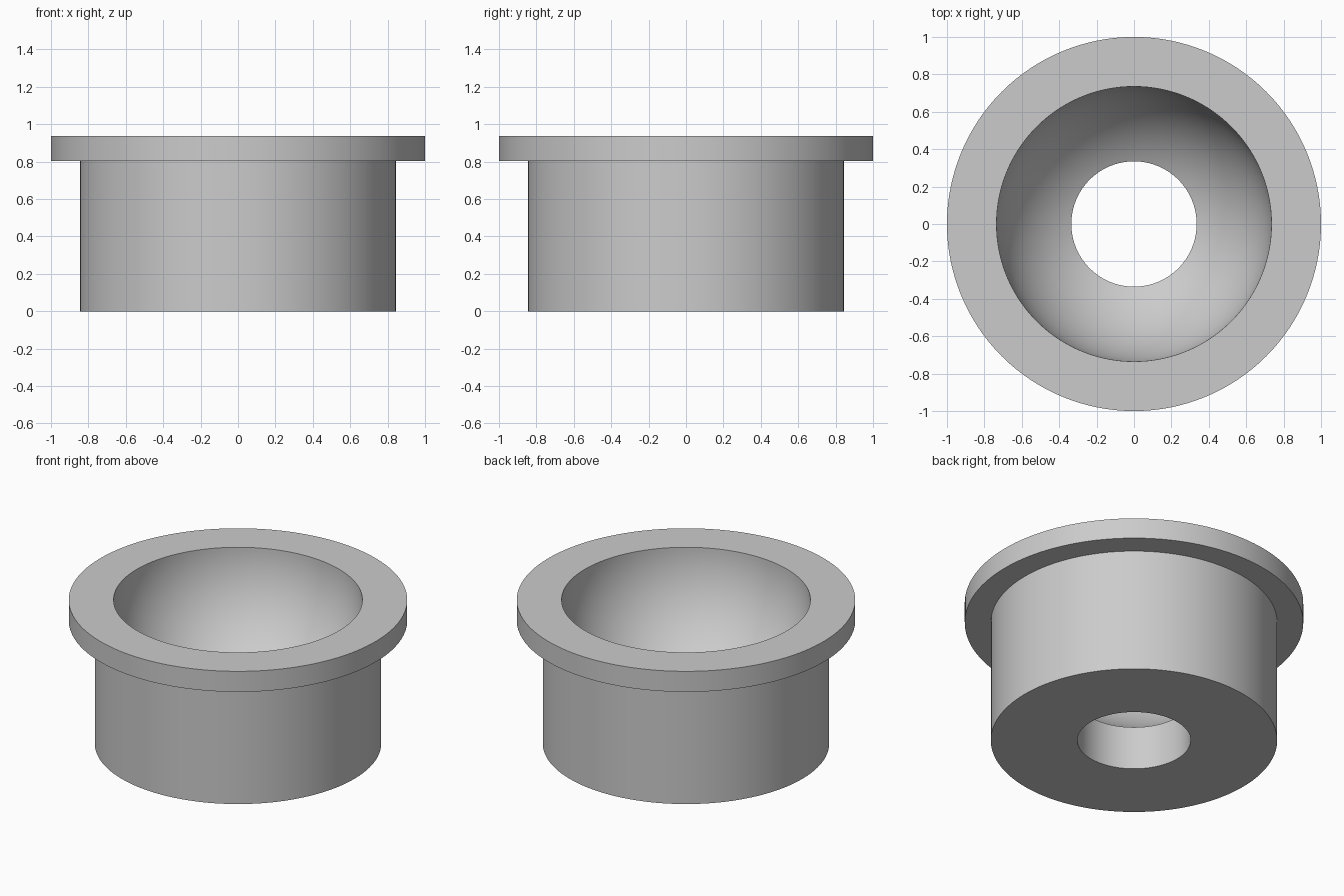
import bpy
import bmesh
import math
from mathutils import Vector

default = bpy.data.objects.get("Cube")
if default:
    bpy.data.objects.remove(default, do_unlink=True)

SEGMENTS = 128
ARC_STEPS = 32
HEIGHT = 0.937
FLANGE_BOTTOM = 0.803
FLANGE_RADIUS = 1.0
BODY_RADIUS = 0.846
BOWL_RADIUS = 0.735
HOLE_RADIUS = 0.335

# Plain grey material
grey = bpy.data.materials.new("light grey")
grey.use_nodes = True
colour = (0.6, 0.6, 0.6, 1.0)
grey.diffuse_color = colour
grey.node_tree.nodes["Principled BSDF"].inputs["Base Color"].default_value = colour

# Outer profile: bottom, body wall, flange
profile = [
    (HOLE_RADIUS, 0),
    (BODY_RADIUS, 0),
    (BODY_RADIUS, FLANGE_BOTTOM),
    (FLANGE_RADIUS, FLANGE_BOTTOM),
    (FLANGE_RADIUS, HEIGHT),
]

# Hemispherical bowl from the rim down to the drain hole
end_angle = math.acos(HOLE_RADIUS / BOWL_RADIUS)
for i in range(ARC_STEPS + 1):
    a = end_angle * i / ARC_STEPS
    profile.append((BOWL_RADIUS * math.cos(a), HEIGHT - BOWL_RADIUS * math.sin(a)))

# Revolve the closed profile
bm = bmesh.new()
verts = [bm.verts.new((r, 0, z)) for r, z in profile]
edges = [bm.edges.new((v, verts[i - 1])) for i, v in enumerate(verts)]
bmesh.ops.spin(bm, geom=verts + edges, cent=Vector(), axis=Vector((0, 0, 1)),
               angle=math.tau, steps=SEGMENTS, use_merge=True)
bmesh.ops.remove_doubles(bm, verts=bm.verts, dist=0.0001)
bmesh.ops.recalc_face_normals(bm, faces=bm.faces)

mesh = bpy.data.meshes.new("flanged_cup")
bm.to_mesh(mesh)
bm.free()
mesh.materials.append(grey)
cup = bpy.data.objects.new("flanged_cup", mesh)
bpy.context.collection.objects.link(cup)

# Smooth curved walls, crisp rims
bpy.ops.object.select_all(action='DESELECT')
cup.select_set(True)
bpy.context.view_layer.objects.active = cup
bpy.ops.object.shade_smooth_by_angle(angle=math.radians(30))
